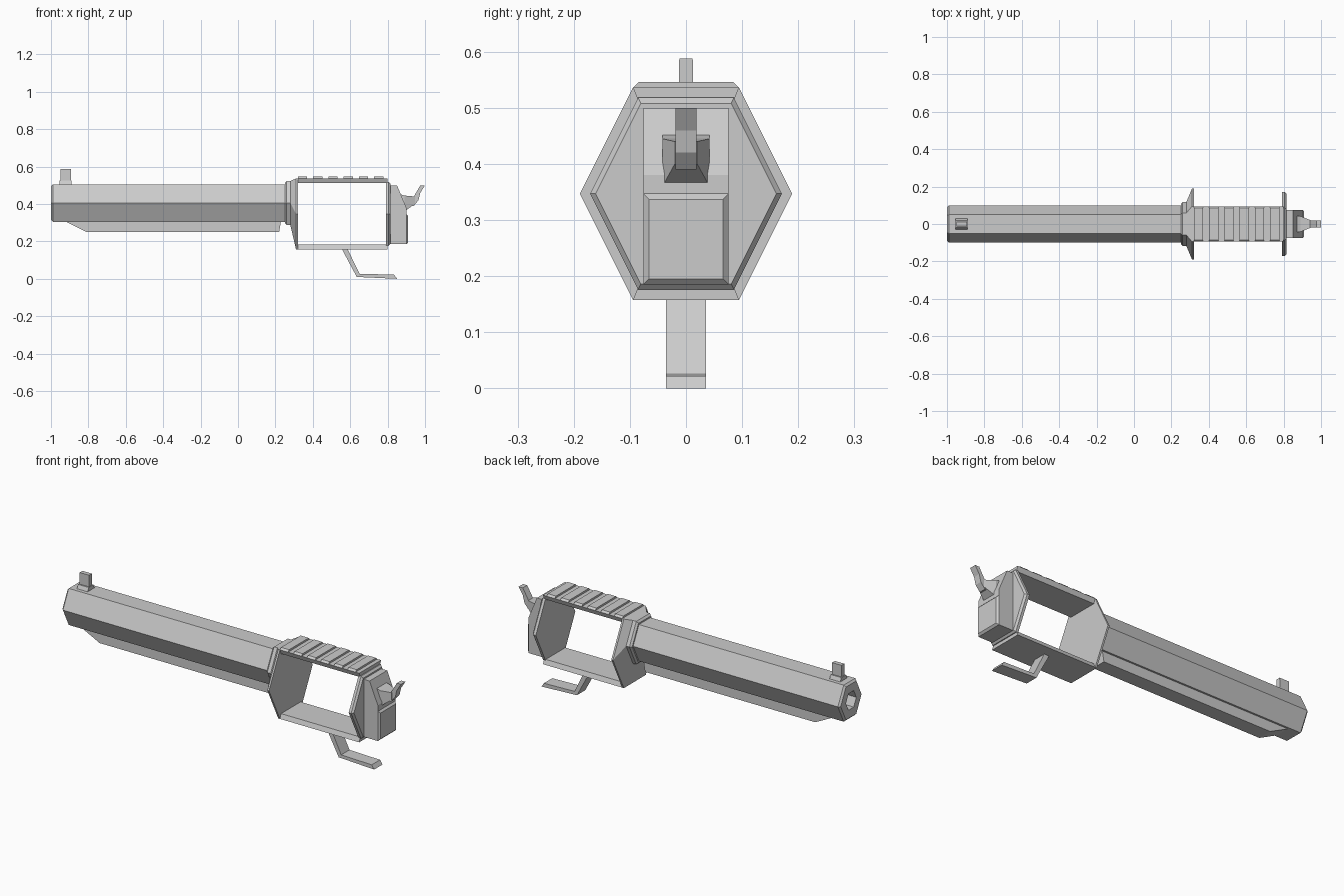
import bpy, bmesh

if "Cube" in bpy.data.objects:
    bpy.data.objects.remove(bpy.data.objects["Cube"], do_unlink=True)

steel = bpy.data.materials.new("plain grey steel")
steel.use_nodes = True
steel.diffuse_color = (.6, .6, .6, 1)
steel.node_tree.nodes["Principled BSDF"].inputs["Base Color"].default_value = steel.diffuse_color

# Shared heights, lengths and widths
BARREL_AXIS, BARREL_RADIUS = .405, .1
FRAME_AXIS, FRAME_RADIUS = .347, .189
MUZZLE, BARREL_END = -1, .26
FRAME_FRONT, FRAME_BACK = .31, .8
STRAP_WIDTH = FRAME_RADIUS / 2
FRAME_TOP = FRAME_AXIS + FRAME_RADIUS
FRAME_BOTTOM = FRAME_AXIS - FRAME_RADIUS
CHAMFER = .01


def loft(name, rings):
    """Skin a row of matching rings of points and cap both ends."""
    bm = bmesh.new()
    rows = [[bm.verts.new(point) for point in ring] for ring in rings]
    count = len(rows[0])
    for near, far in zip(rows, rows[1:]):
        for i in range(count):
            j = (i + 1) % count
            bm.faces.new((near[i], near[j], far[j], far[i]))
    bm.faces.new(reversed(rows[0]))
    bm.faces.new(rows[-1])
    bmesh.ops.recalc_face_normals(bm, faces=bm.faces)
    mesh = bpy.data.meshes.new(name)
    bm.to_mesh(mesh)
    bm.free()
    mesh.materials.append(steel)
    part = bpy.data.objects.new(name, mesh)
    bpy.context.collection.objects.link(part)
    return part


def hexagon(x, radius, axis):
    """Cross-section with a point on each side, as tall as it is wide."""
    flat, low, high = radius / 2, axis - radius, axis + radius
    return [(x, -flat, low), (x, flat, low), (x, radius, axis),
            (x, flat, high), (x, -flat, high), (x, -radius, axis)]


def trapezoid(x, low, high, low_width, high_width):
    """Cross-section with a flat bottom and a flat top, given half widths."""
    return [(x, -low_width, low), (x, low_width, low),
            (x, high_width, high), (x, -high_width, high)]


def bar(name, start, end, low, high, low_width, high_width):
    """Straight bar along the long axis."""
    return loft(name, [trapezoid(x, low, high, low_width, high_width)
                       for x in (start, end)])


def side_profile(name, outline, width):
    """Side outline extruded across the given half width."""
    return loft(name, [[(x, y, z) for x, z in outline] for y in (-width, width)])


# Barrel with chamfered muzzle
barrel = loft("barrel", [
    hexagon(MUZZLE, BARREL_RADIUS - CHAMFER, BARREL_AXIS),
    hexagon(MUZZLE + CHAMFER, BARREL_RADIUS, BARREL_AXIS),
    hexagon(BARREL_END, BARREL_RADIUS, BARREL_AXIS)])

# Hexagonal bore
bore = loft("bore_cutter", [hexagon(x, BARREL_RADIUS * .45, BARREL_AXIS)
                            for x in (MUZZLE - CHAMFER, MUZZLE / 2)])
bore.hide_render = True
bore.hide_set(True)
cut = barrel.modifiers.new("bore", "BOOLEAN")
cut.operation = "DIFFERENCE"
cut.object = bore
cut.solver = "EXACT"

# Lug below the barrel
side_profile("under_lug", [(-.93, .31), (-.81, .25), (.22, .25), (.23, .31)], .04)

# Front sight: tapered foot and upright post
BARREL_TOP = BARREL_AXIS + BARREL_RADIUS
bar("sight_foot", -.955, -.89, BARREL_TOP - CHAMFER, BARREL_TOP + .02, .034, .02)
bar("sight_post", -.95, -.893, BARREL_TOP, .588, .013, .012)

# Collar and flared front wall of the frame
COLLAR_RADIUS = .118
loft("barrel_collar", [
    hexagon(BARREL_END - CHAMFER, COLLAR_RADIUS - CHAMFER, BARREL_AXIS),
    hexagon(BARREL_END, COLLAR_RADIUS, BARREL_AXIS),
    hexagon(BARREL_END + .03, COLLAR_RADIUS, BARREL_AXIS)])
loft("frame_front_wall", [
    hexagon(BARREL_END + .02, COLLAR_RADIUS, BARREL_AXIS),
    hexagon(FRAME_FRONT, FRAME_RADIUS, FRAME_AXIS),
    hexagon(FRAME_FRONT + CHAMFER, FRAME_RADIUS, FRAME_AXIS)])

# Straps closing the frame above and below
INSET = .025
INNER_WIDTH = STRAP_WIDTH - CHAMFER
bar("top_strap", FRAME_FRONT, FRAME_BACK, FRAME_TOP - INSET, FRAME_TOP,
    INNER_WIDTH, STRAP_WIDTH)
bar("bottom_strap", FRAME_FRONT, FRAME_BACK, FRAME_BOTTOM, FRAME_BOTTOM + INSET,
    STRAP_WIDTH, INNER_WIDTH)

# Rail ribs along the top strap
RIBS = 6
pitch = (FRAME_BACK - FRAME_FRONT) / RIBS
for i in range(RIBS):
    start = FRAME_FRONT + CHAMFER + i * pitch
    bar(f"rail_rib_{i + 1}", start, start + pitch * .6,
        FRAME_TOP, FRAME_TOP + CHAMFER, STRAP_WIDTH, INNER_WIDTH)

# Rear wall with chamfered back edge
REAR_RADIUS = .171
loft("frame_rear_wall", [
    hexagon(FRAME_BACK - CHAMFER, REAR_RADIUS, FRAME_AXIS),
    hexagon(FRAME_BACK + CHAMFER / 2, REAR_RADIUS, FRAME_AXIS),
    hexagon(FRAME_BACK + CHAMFER * 1.5, REAR_RADIUS - CHAMFER, FRAME_AXIS)])

# Rear block: slanted upper part, squared lower part with chamfered back
BLOCK_WIDTH, BLOCK_BACK = .076, .9
side_profile("rear_block_upper", [
    (FRAME_BACK, FRAME_AXIS), (BLOCK_BACK, FRAME_AXIS), (BLOCK_BACK, .38),
    (.85, .5), (FRAME_BACK, .5)], BLOCK_WIDTH)
BLOCK_BOTTOM = .185
lower_block = []
for x, trim in ((FRAME_BACK, 0), (BLOCK_BACK, 0), (BLOCK_BACK + CHAMFER, CHAMFER)):
    width = BLOCK_WIDTH - trim
    lower_block.append(trapezoid(x, BLOCK_BOTTOM + trim, FRAME_AXIS - trim, width, width))
loft("rear_block_lower", lower_block)

# Hammer: narrowing root, then a spur curving up and back
root = [(.86, .36, .455, .042), (.89, .36, .445, .042), (.945, .4, .44, .02)]
loft("hammer_root", [trapezoid(x, low, high, width, width)
                     for x, low, high, width in root])
side_profile("hammer_spur", [(.92, .39), (.94, .39), (.965, .42), (.975, .46),
                             (1, .5), (.975, .5), (.94, .44), (.92, .43)], .019)

# Bent guard strip below the frame
side_profile("lower_guard", [(.555, .16), (.585, .16), (.65, .027),
                             (.835, .022), (.85, 0), (.635, .01)], .036)
